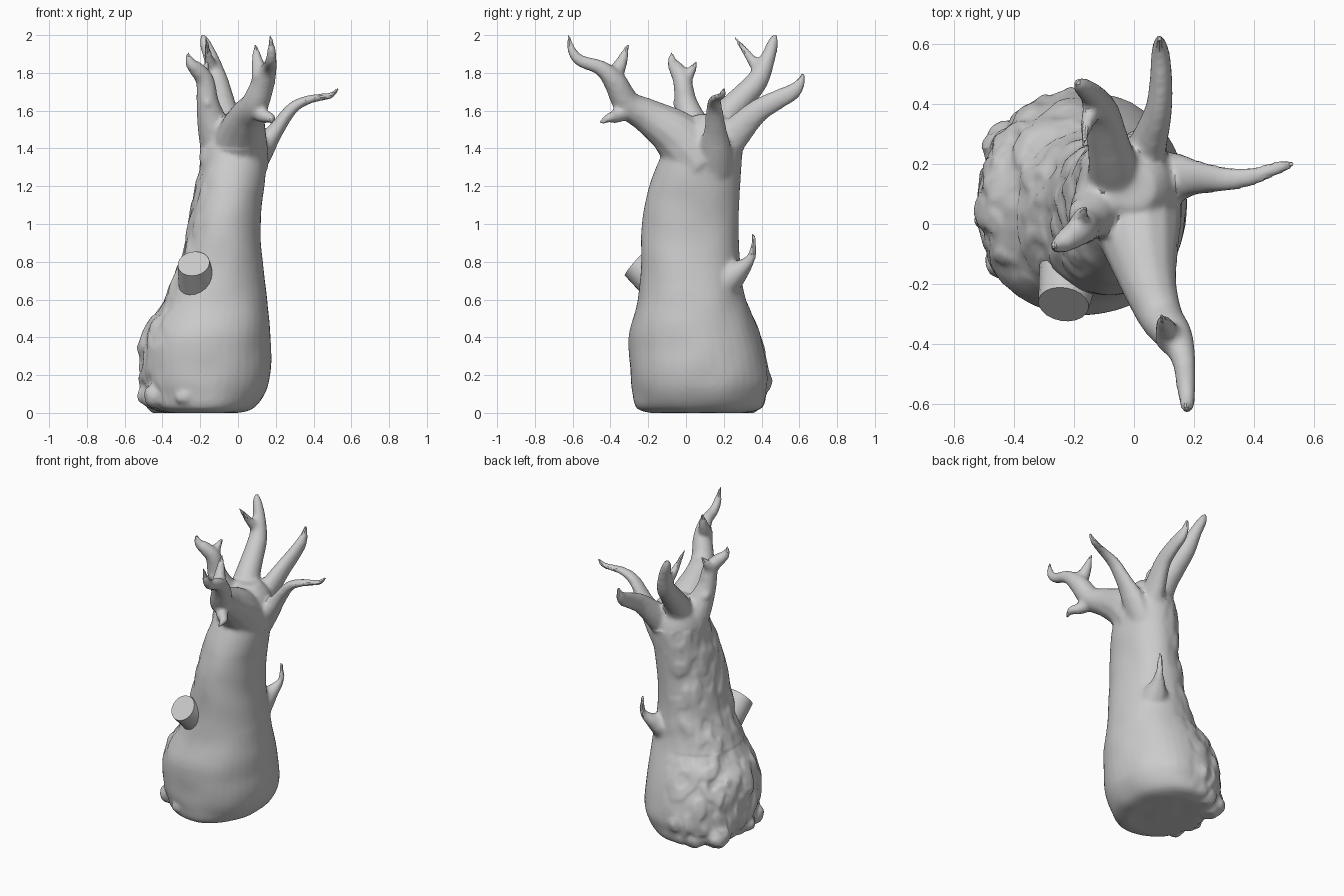
import bpy, bmesh, math
from mathutils import Vector, Matrix, noise

if "Cube" in bpy.data.objects:
    bpy.data.objects.remove(bpy.data.objects["Cube"])

bm = bmesh.new()


def skin(rings):
    """Bridge a list of point rings into a closed skin."""
    vs = [[bm.verts.new(p) for p in r] for r in rings]
    n = len(vs[0])
    for a, b in zip(vs, vs[1:]):
        for i in range(n):
            j = (i + 1) % n
            bm.faces.new((a[i], a[j], b[j], b[i]))
    bm.faces.new(vs[0][::-1])
    bm.faces.new(vs[-1])


def spline(rows, steps):
    """Catmull-Rom interpolation of rows of numbers."""
    out = []
    for i in range(len(rows) - 1):
        p0, p1, p2, p3 = (rows[max(0, min(len(rows) - 1, i + k))] for k in (-1, 0, 1, 2))
        for s in range(steps):
            t = s / steps
            out.append([0.5 * (2 * b + (c - a) * t + (2 * a - 5 * b + 4 * c - d) * t * t
                               + (3 * b - a - 3 * c + d) * t ** 3)
                        for a, b, c, d in zip(p0, p1, p2, p3)])
    return out + [list(rows[-1])]


def limb(*rows, n=12, sx=1, sy=1):
    """Tapering tube through (x, y, z, radius) rows; sx, sy flatten its section."""
    pts = spline(rows, 6)
    pos = [Vector(p[:3]) for p in pts]
    tan = [(pos[min(i + 1, len(pos) - 1)] - pos[max(i - 1, 0)]).normalized() for i in range(len(pos))]
    side = tan[0].orthogonal().normalized()
    rings = []
    for i, p in enumerate(pts):
        if i:
            side = tan[i - 1].rotation_difference(tan[i]) @ side
        up = tan[i].cross(side)
        r = max(p[3], 0.009)
        ring = [r * (side * math.cos(a) + up * math.sin(a)) for a in (2 * math.pi * k / n for k in range(n))]
        rings.append([pos[i] + Vector((o.x * sx, o.y * sy, o.z)) for o in ring])
    skin(rings)


# Trunk: z, min x, max x, min y, max y
trunk = [(0.0, -.38, .0, -.19, .32), (.025, -.46, .08, -.26, .40), (.1, -.50, .145, -.28, .425),
         (.2, -.52, .17, -.295, .44), (.4, -.505, .172, -.30, .40), (.6, -.40, .157, -.255, .32),
         (.8, -.31, .13, -.24, .285), (1.0, -.265, .12, -.23, .28), (1.2, -.225, .14, -.195, .29),
         (1.32, -.20, .15, -.15, .295), (1.42, -.19, .15, -.09, .29), (1.52, -.15, .12, 0, .25),
         (1.58, -.08, .07, .05, .19)]
rings = []
for z, x0, x1, y0, y1 in spline(trunk, 5):
    ring = []
    for k in range(40):
        c, s = math.cos(k * math.pi / 20), math.sin(k * math.pi / 20)
        ring.append(Vector(((x0 + x1) / 2 + (x1 - x0) / 2 * math.copysign(abs(c) ** .92, c),
                            (y0 + y1) / 2 + (y1 - y0) / 2 * math.copysign(abs(s) ** .92, s), z)))
    rings.append(ring)
skin(rings)

# Front branch with two twigs
limb((0, .08, 1.33, .17), (.02, -.05, 1.47, .135), (.05, -.2, 1.57, .095), (.09, -.31, 1.635, .075),
     (.135, -.375, 1.75, .062), (.165, -.45, 1.825, .042), (.175, -.56, 1.865, .032), (.178, -.605, 1.92, .024),
     (.17, -.622, 2.005, .008))
limb((.12, -.39, 1.77, .05), (.105, -.345, 1.85, .035), (.09, -.305, 1.955, .009))
limb((.08, -.28, 1.62, .05), (.13, -.36, 1.575, .04), (.175, -.41, 1.56, .026), (.165, -.46, 1.53, .01))
# Right branch, broad and flat
limb((.07, .15, 1.28, .07), (.14, .155, 1.41, .06), (.21, .155, 1.51, .042), (.29, .15, 1.615, .032),
     (.38, .155, 1.66, .024), (.49, .19, 1.68, .017), (.53, .2, 1.72, .009), sy=1.4)
# Back branch, thinner sideways
limb((.02, .14, 1.36, .13), (.045, .25, 1.47, .09), (.08, .37, 1.59, .065), (.09, .47, 1.65, .055),
     (.088, .565, 1.70, .045), (.085, .605, 1.75, .028), (.085, .622, 1.80, .012), sx=.72)
# Back left branch with twig
limb((-.04, .1, 1.40, .13), (-.07, .2, 1.56, .085), (-.09, .29, 1.66, .07), (-.11, .375, 1.755, .06),
     (-.14, .43, 1.87, .042), (-.175, .46, 1.96, .03), (-.185, .47, 2.005, .012))
limb((-.125, .40, 1.80, .04), (-.155, .34, 1.88, .026), (-.172, .255, 1.995, .009))
# Left branch with fork
limb((-.07, .1, 1.36, .13), (-.13, .04, 1.52, .088), (-.16, 0, 1.64, .062), (-.175, -.02, 1.76, .05),
     (-.22, -.05, 1.82, .042), (-.25, -.07, 1.85, .03), (-.27, -.08, 1.91, .01))
limb((-.17, -.02, 1.75, .045), (-.18, .02, 1.80, .03), (-.16, .06, 1.86, .01))
limb((-.14, .02, 1.57, .04), (-.19, .05, 1.60, .03), (-.16, -.07, 1.64, .012))
# Small hooked twig on the back, spike on the left side
limb((.0, .18, .68, .11), (.03, .25, .73, .075), (.055, .305, .775, .042), (.08, .345, .825, .024),
     (.09, .355, .88, .017), (.085, .355, .955, .009))
limb((-.14, .05, 1.26, .05), (-.185, .03, 1.33, .02), (-.195, .03, 1.37, .009))

# Knobbly root lumps
for x, y, z, r in ((-.41, .25, .085, .10), (-.46, .0, .09, .07), (-.28, -.235, .085, .05), (-.22, .38, .17, .08),
                   (-.47, .05, .32, .065), (-.44, -.12, .09, .07), (-.3, .33, .07, .08), (-.42, .2, .42, .06)):
    bmesh.ops.create_icosphere(bm, subdivisions=2, radius=r, matrix=Matrix.Translation((x, y, z)))

bmesh.ops.recalc_face_normals(bm, faces=bm.faces)
src = bpy.data.meshes.new("tree_parts")
bm.to_mesh(src)
bm.free()
tree = bpy.data.objects.new("tree_trunk", src)
bpy.context.collection.objects.link(tree)

# Fuse everything into one skin and soften the joints
rm = tree.modifiers.new("fuse", 'REMESH')
rm.mode = 'VOXEL'
rm.voxel_size = 0.013
sm = tree.modifiers.new("soften", 'SMOOTH')
sm.factor = 0.5
sm.iterations = 7
bpy.context.view_layer.update()
mesh = bpy.data.meshes.new_from_object(tree.evaluated_get(bpy.context.evaluated_depsgraph_get()))
tree.modifiers.clear()
tree.data = mesh

# Rough, broken bark on the left and back-left; slight waviness elsewhere
nrm = [v.normal.copy() for v in mesh.vertices]
for v, n in zip(mesh.vertices, nrm):
    p = v.co.copy()
    if p.z < 1.4:
        rough = max(0, min(1, (-n.x * .85 + n.y * .35) * 1.6 - .2))
        low = 1.0 if p.z < .6 else .6
        q = Vector((p.x * 12, p.y * 12, p.z * 7))
        ledge = math.tanh(6 * noise.noise(q * 1.3))
        d = rough * low * (.016 * noise.noise(q) + .007 * ledge) + .006 * noise.noise(p * 6)
        v.co = p + n * d
    v.co.z = max(0, v.co.z)
mesh.update()

# Sawn-off stump on the front
a, b = Vector((-.21, -.12, .66)), Vector((-.235, -.268, .79))
bpy.ops.mesh.primitive_cone_add(vertices=20, radius1=.105, radius2=.085, depth=(b - a).length, location=(a + b) / 2)
stump = bpy.context.object
stump.name = "cut_stump"
stump.rotation_euler = (b - a).to_track_quat('Z', 'Y').to_euler()

for o in (tree, stump):
    bpy.ops.object.select_all(action='DESELECT')
    o.select_set(True)
    bpy.context.view_layer.objects.active = o
    bpy.ops.object.shade_smooth_by_angle(angle=math.radians(30))
